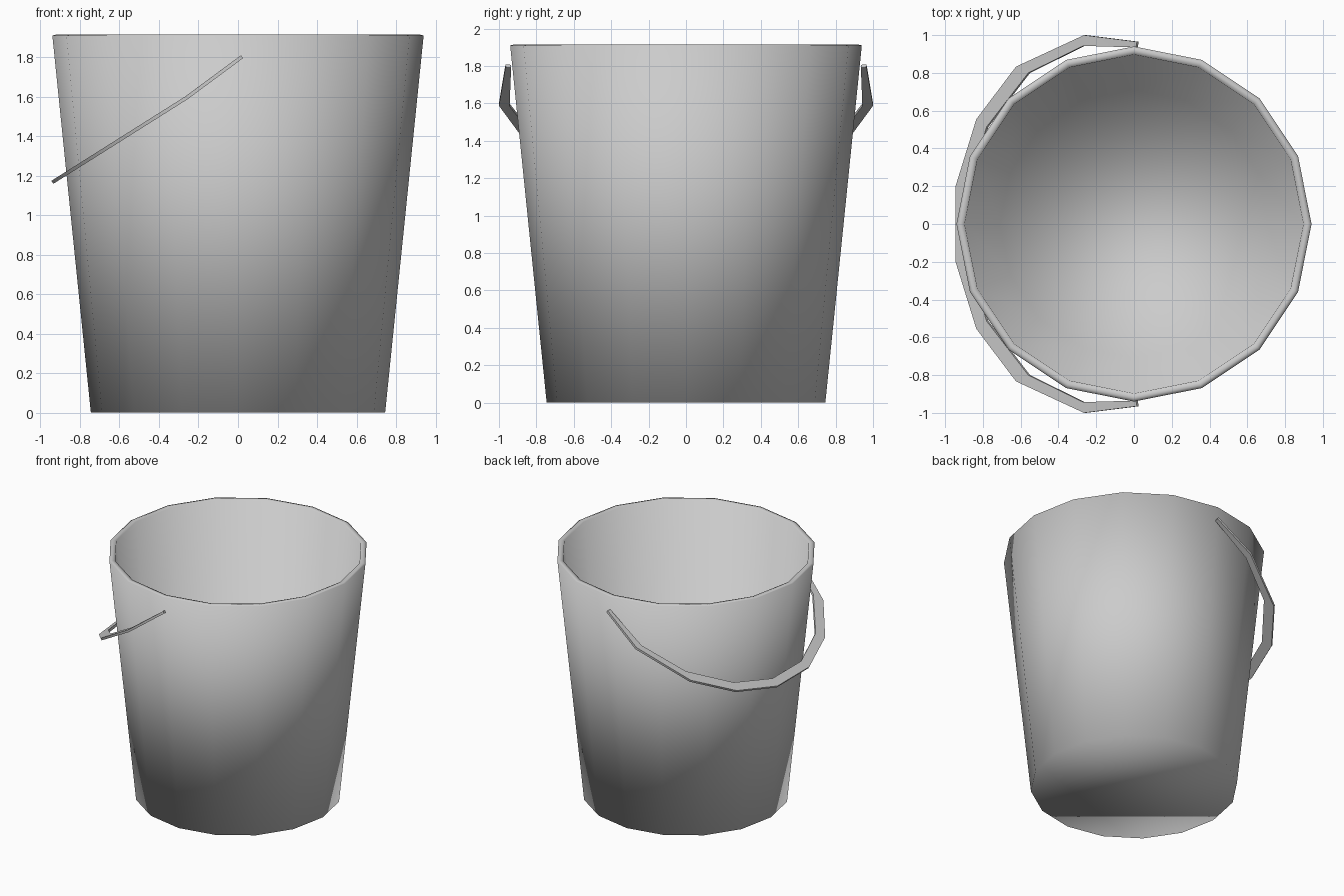
import bpy, bmesh, math
from mathutils import Vector

if "Cube" in bpy.data.objects:
    bpy.data.objects.remove(bpy.data.objects["Cube"])


def finish(name, bm):
    bmesh.ops.recalc_face_normals(bm, faces=bm.faces)
    mesh = bpy.data.meshes.new(name)
    bm.to_mesh(mesh)
    bm.free()
    for p in mesh.polygons:
        p.use_smooth = True
    obj = bpy.data.objects.new(name, mesh)
    bpy.context.collection.objects.link(obj)
    return obj


def bridge(bm, a, b, closed=True):
    n = len(a)
    for i in range(n if closed else n - 1):
        j = (i + 1) % n
        bm.faces.new((a[i], a[j], b[j], b[i]))


# Bucket: 16-sided tapered shell, outside bottom up over the rim to the inside floor
SIDES = 16
profile = [(0.745, 0.0), (0.94, 1.91), (0.92, 1.915), (0.897, 1.91), (0.71, 0.03)]
bm = bmesh.new()
rings = []
for r, z in profile:
    angles = [2 * math.pi * i / SIDES for i in range(SIDES)]
    rings.append([bm.verts.new((r * math.cos(t), r * math.sin(t), z)) for t in angles])
for a, b in zip(rings, rings[1:]):
    bridge(bm, a, b)
bm.faces.new(rings[0])
bm.faces.new(rings[-1])
finish("bucket", bm)

# Handle: flat strip hanging at a slant, half outline mirrored across y
outer = [(0.02, 0.965), (-0.26, 1.0), (-0.62, 0.833), (-0.83, 0.555), (-0.94, 0.2)]
inner = [(0.015, 0.935), (-0.265, 0.943), (-0.555, 0.80), (-0.775, 0.515), (-0.882, 0.18)]


def height(x):
    if x > -0.26:
        return 1.595 + (x + 0.26) * 0.74
    return 1.595 + (x + 0.26) * 0.63


def mirrored(half):
    return half + [(x, -y) for x, y in reversed(half)]


offset = Vector((-0.54, 0, 0.84)) * 0.009
bm = bmesh.new()
sections = []
for (ox, oy), (ix, iy) in zip(mirrored(outer), mirrored(inner)):
    o = Vector((ox, oy, height(ox)))
    i = Vector((ix, iy, height(ix)))
    sections.append([bm.verts.new(p) for p in (o + offset, i + offset, i - offset, o - offset)])
for a, b in zip(sections, sections[1:]):
    bridge(bm, a, b)
bm.faces.new(sections[0])
bm.faces.new(sections[-1])
handle = finish("handle", bm)
handle.data.set_sharp_from_angle(angle=math.radians(40))
